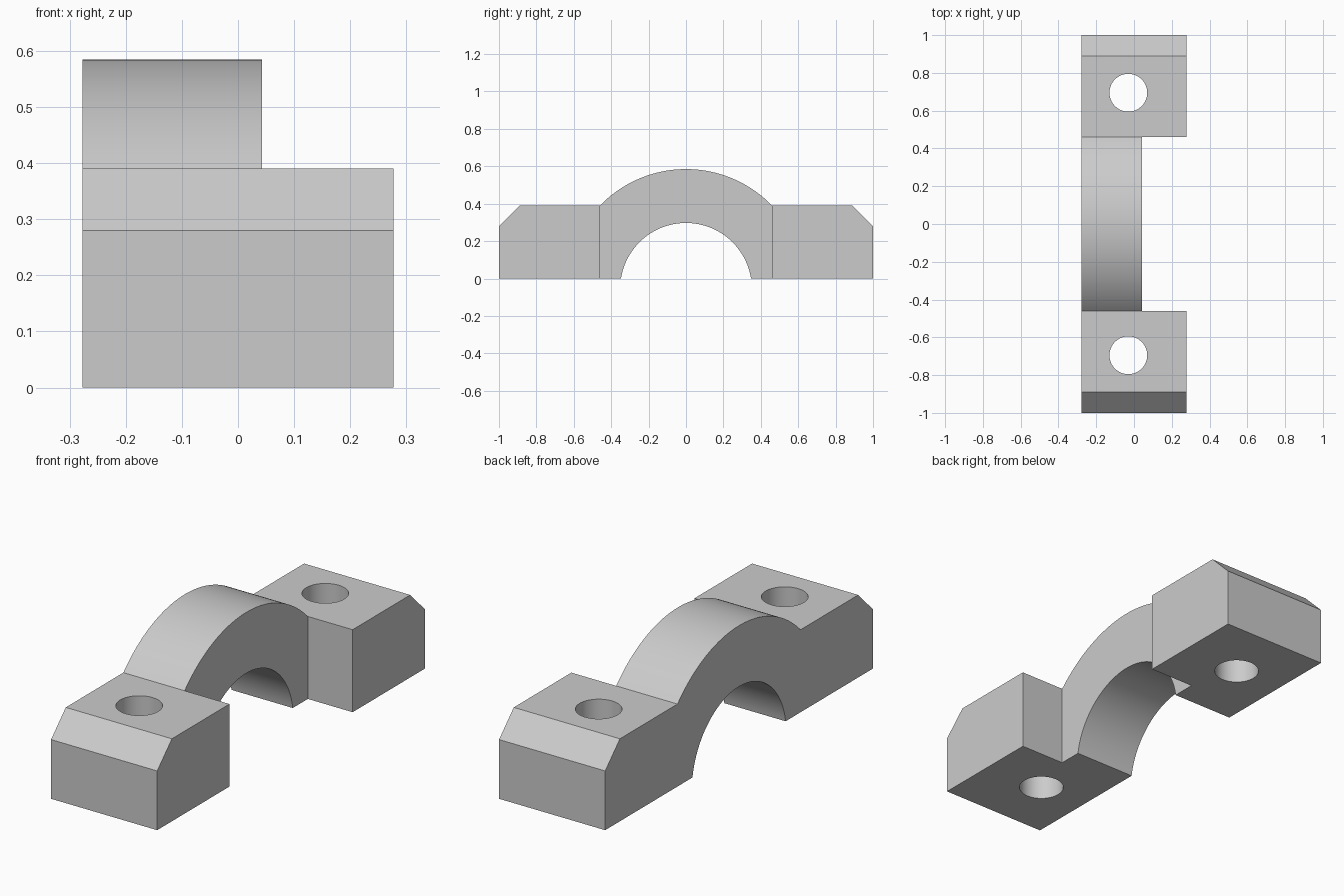
import bpy, bmesh, math
from mathutils import Matrix

cube = bpy.data.objects.get("Cube")
if cube:
    bpy.data.objects.remove(cube, do_unlink=True)

WIDTH = 0.555        # full width of the feet along x
ARCH_FRONT = 0.043   # where the narrower arch stops
FOOT_Y = 0.46        # inner end of each foot
FOOT_TOP = 0.39
CENTRE_Z = -0.055    # shared centre of both arcs
OUTER_R, INNER_R = 0.64, 0.352

grey = bpy.data.materials.new("plain_grey")
grey.use_nodes = True
colour = (0.6, 0.6, 0.6, 1)
grey.diffuse_color = colour
grey.node_tree.nodes["Principled BSDF"].inputs["Base Color"].default_value = colour


def add_object(name, bm):
    bmesh.ops.recalc_face_normals(bm, faces=bm.faces)
    mesh = bpy.data.meshes.new(name)
    bm.to_mesh(mesh)
    bm.free()
    mesh.materials.append(grey)
    obj = bpy.data.objects.new(name, mesh)
    bpy.context.collection.objects.link(obj)
    return obj


def arc(radius, z_end, steps):
    """Arc over the top from +y to -y, ending at height z_end."""
    start = math.asin((z_end - CENTRE_Z) / radius)
    angles = [start + (math.pi - 2 * start) * i / steps for i in range(steps + 1)]
    return [(radius * math.cos(a), CENTRE_Z + radius * math.sin(a)) for a in angles]


# Side profile: chamfered feet joined by the arch
outline = [(1, 0), (1, 0.28), (0.89, FOOT_TOP)]
outline += arc(OUTER_R, FOOT_TOP, 48)
outline += [(-0.89, FOOT_TOP), (-1, 0.28), (-1, 0)]
outline += reversed(arc(INNER_R, 0, 64))

bm = bmesh.new()
side = bm.faces.new([bm.verts.new((-WIDTH / 2, y, z)) for y, z in outline])
extruded = bmesh.ops.extrude_face_region(bm, geom=[side])["geom"]
bmesh.ops.translate(bm, vec=(WIDTH, 0, 0),
                    verts=[v for v in extruded if isinstance(v, bmesh.types.BMVert)])
clamp = add_object("bearing_clamp", bm)

# Cutter that narrows the arch between the feet
bm = bmesh.new()
bmesh.ops.create_cube(bm, size=1, matrix=Matrix.Translation((ARCH_FRONT + 0.5, 0, 0.3))
                      @ Matrix.Diagonal((1, 2 * FOOT_Y, 2, 1)))
cutters = [add_object("arch_relief_cutter", bm)]

# Cutters for the bolt holes
for name, y in (("front_hole_cutter", -0.695), ("back_hole_cutter", 0.695)):
    bm = bmesh.new()
    bmesh.ops.create_cone(bm, cap_ends=True, segments=64, radius1=0.1, radius2=0.1,
                          depth=2, matrix=Matrix.Translation((-0.03, y, 0.2)))
    cutters.append(add_object(name, bm))

# Apply the cuts and remove the cutters
bpy.ops.object.select_all(action="DESELECT")
bpy.context.view_layer.objects.active = clamp
clamp.select_set(True)
for cutter in cutters:
    cutter.hide_render = True
    mod = clamp.modifiers.new("cut", "BOOLEAN")
    mod.operation = "DIFFERENCE"
    mod.solver = "EXACT"
    mod.object = cutter
    bpy.ops.object.modifier_apply(modifier=mod.name)
    bpy.data.objects.remove(cutter, do_unlink=True)

bpy.ops.object.shade_smooth_by_angle(angle=math.radians(20))
